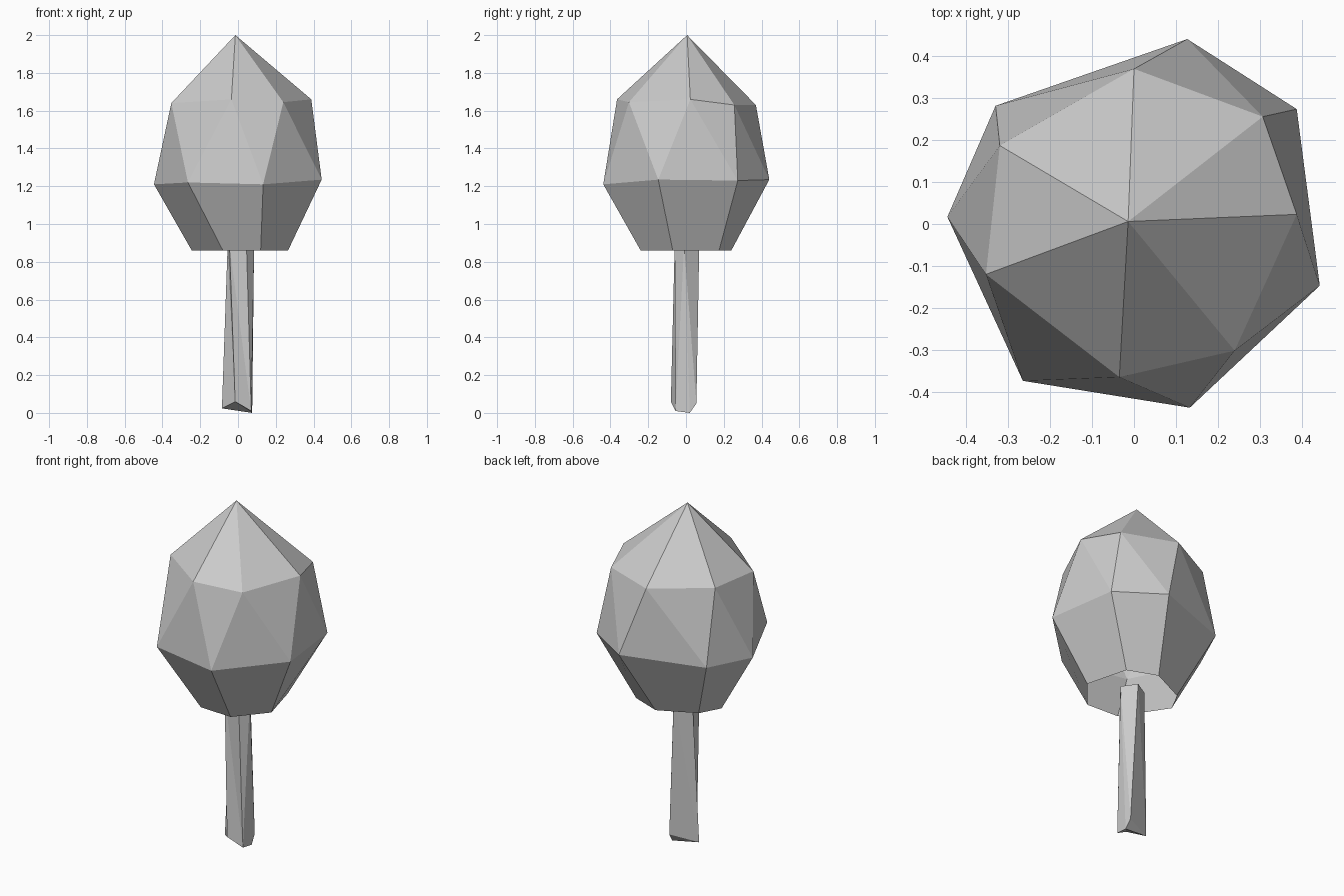
import bpy
import bmesh

cube = bpy.data.objects.get("Cube")
if cube:
    bpy.data.objects.remove(cube, do_unlink=True)


def make_material(name, value):
    mat = bpy.data.materials.new(name)
    mat.use_nodes = True
    colour = (value, value, value, 1)
    mat.diffuse_color = colour
    mat.node_tree.nodes["Principled BSDF"].inputs["Base Color"].default_value = colour
    return mat


def add_ring(bm, points):
    return [bm.verts.new(p) for p in points]


def finish(bm, name, mat):
    mesh = bpy.data.meshes.new(name)
    bm.to_mesh(mesh)
    bm.free()
    mesh.materials.append(mat)
    obj = bpy.data.objects.new(name, mesh)
    bpy.context.collection.objects.link(obj)
    return obj


grey = make_material("light grey", 0.6)

# Crown: three irregular seven-sided rings and a peak, open underneath
bm = bmesh.new()
rim = add_ring(bm, [(x, y, 0.86) for x, y in (
    (-.245, .02), (-.08, -.23), (.12, -.24), (.265, -.07),
    (.2, .175), (.03, .24), (-.18, .14))])
middle = add_ring(bm, [
    (-.445, .017, 1.21), (-.265, -.374, 1.22), (.133, -.438, 1.21),
    (.443, -.147, 1.235), (.388, .274, 1.23), (.127, .441, 1.235),
    (-.33, .282, 1.22)])
upper = add_ring(bm, [
    (-.353, -.12, 1.64), (-.035, -.365, 1.66), (.24, -.302, 1.645),
    (.388, .023, 1.66), (.307, .256, 1.63), (0, .37, 1.63),
    (-.32, .187, 1.65)])
peak = bm.verts.new((-.014, .006, 2))
count = len(rim)
for i in range(count):
    j = (i + 1) % count
    bm.faces.new((rim[i], rim[j], middle[j], middle[i]))
    bm.faces.new((middle[i], middle[j], upper[i]))
    bm.faces.new((upper[i], middle[j], upper[j]))
    bm.faces.new((upper[i], upper[j], peak))
finish(bm, "crown", grey)

# Trunk: slightly twisted five-sided post with a rough cut foot
bm = bmesh.new()
foot = add_ring(bm, [
    (-.015, -.08, .06), (.07, -.055, .01), (.075, .02, 0),
    (.07, .055, .05), (-.085, 0, .024)])
top = add_ring(bm, [(x, y, 0.885) for x, y in (
    (-.045, -.06), (.045, -.06), (.085, -.01), (.03, .07), (-.055, .02))])
count = len(foot)
for i in range(count):
    j = (i + 1) % count
    if i == 1:
        bm.faces.new((foot[i], foot[j], top[j]))
        bm.faces.new((foot[i], top[j], top[i]))
    else:
        bm.faces.new((foot[i], foot[j], top[i]))
        bm.faces.new((foot[j], top[j], top[i]))
bm.faces.new(top)
bmesh.ops.triangulate(bm, faces=[bm.faces.new(foot[::-1])])
finish(bm, "trunk", grey)
